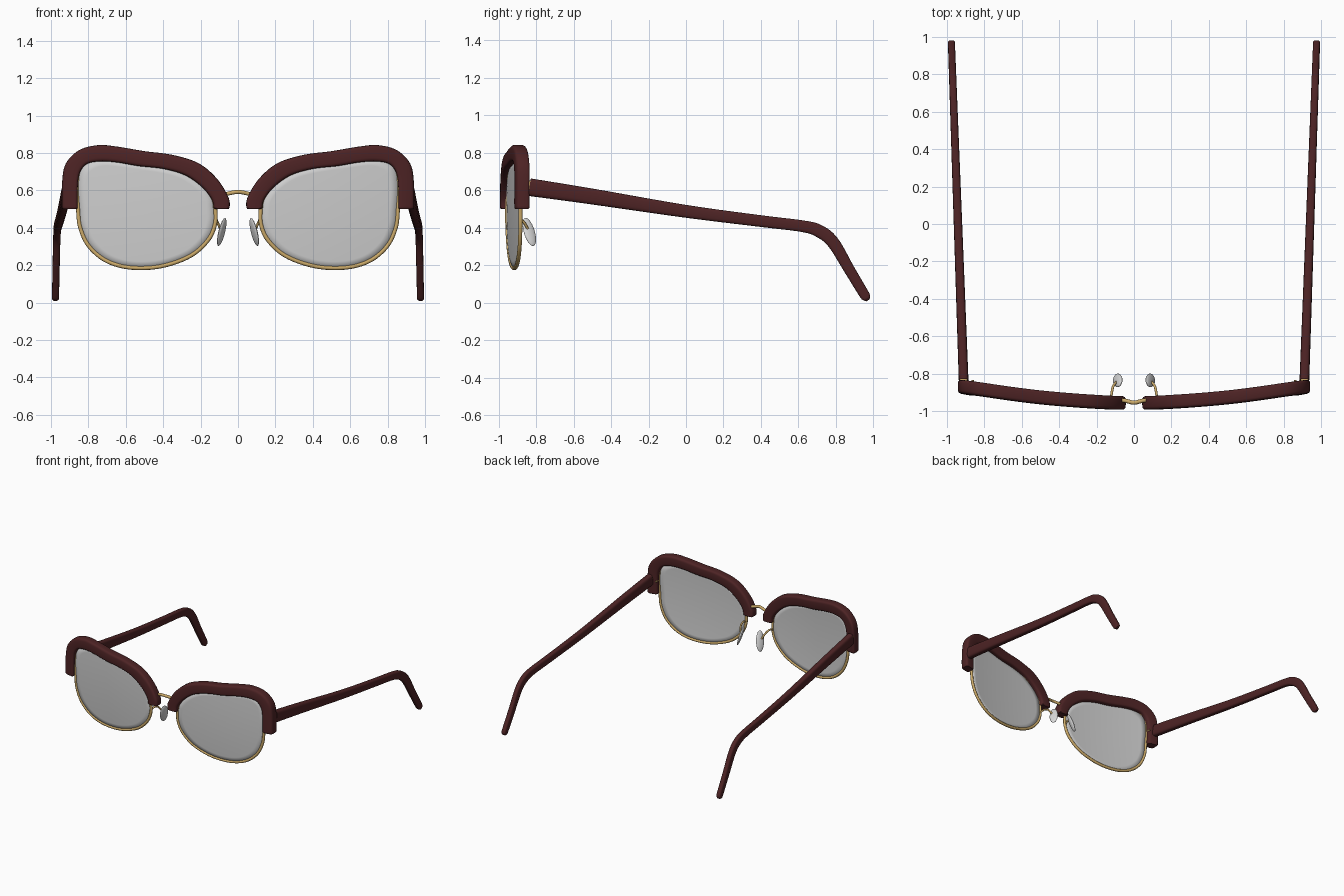
import bpy
import math
from mathutils import Vector

cube = bpy.data.objects.get("Cube")
if cube:
    bpy.data.objects.remove(cube, do_unlink=True)


def material(name, rgb):
    m = bpy.data.materials.new(name)
    m.use_nodes = True
    m.diffuse_color = (*rgb, 1)
    bsdf = next(n for n in m.node_tree.nodes if n.type == 'BSDF_PRINCIPLED')
    bsdf.inputs["Base Color"].default_value = (*rgb, 1)
    return m


maroon = material("dark maroon", (0.075, 0.017, 0.018))
gold = material("gold", (0.60, 0.40, 0.14))
glass = material("pale grey lens", (0.62, 0.62, 0.62))
silicone = material("pale nose pad", (0.70, 0.70, 0.70))


def build(name, verts, faces, mat, mirror=True):
    me = bpy.data.meshes.new(name)
    me.from_pydata([tuple(v) for v in verts], [], faces)
    me.materials.append(mat)
    me.shade_smooth()
    me.set_sharp_from_angle(angle=math.radians(40))
    ob = bpy.data.objects.new(name, me)
    bpy.context.collection.objects.link(ob)
    if mirror:
        ob.modifiers.new("other side", 'MIRROR').use_mirror_merge = False
    return ob


def spline(points, steps=6, closed=False):
    """Smooth Catmull-Rom curve through the points."""
    p = [Vector(q) for q in points]
    n = len(p)
    get = (lambda i: p[i % n]) if closed else (lambda i: p[max(0, min(n - 1, i))])
    out = []
    for i in range(n if closed else n - 1):
        a, b, c, d = (get(i + k) for k in (-1, 0, 1, 2))
        for s in range(steps):
            t = s / steps
            out.append(0.5 * (2 * b + (c - a) * t + (2 * a - 5 * b + 4 * c - d) * t ** 2
                              + (3 * b - a - 3 * c + d) * t ** 3))
    return out if closed else out + [p[-1]]


def loft(name, stations, mat, power=2.0, sides=12, closed=False, mirror=True):
    """Skin superellipse sections given as (centre, half axis, half axis)."""
    verts, faces = [], []
    for c, u, v in stations:
        for k in range(sides):
            a = math.tau * k / sides
            cu, sv = math.cos(a), math.sin(a)
            verts.append(c + u * math.copysign(abs(cu) ** (2 / power), cu)
                         + v * math.copysign(abs(sv) ** (2 / power), sv))
    n = len(stations)
    for i in range(n if closed else n - 1):
        j = (i + 1) % n
        for k in range(sides):
            m = (k + 1) % sides
            faces.append((i * sides + k, j * sides + k, j * sides + m, i * sides + m))
    if not closed:
        faces.append(tuple(range(sides)))
        faces.append(tuple(range(n * sides - 1, (n - 1) * sides - 1, -1)))
    # Make every normal point outward
    import bmesh
    ob = build(name, verts, faces, mat, mirror)
    bm = bmesh.new()
    bm.from_mesh(ob.data)
    bmesh.ops.recalc_face_normals(bm, faces=bm.faces)
    bm.to_mesh(ob.data)
    bm.free()
    return ob


def wire(name, path, r, up, mat, closed=False, mirror=True):
    n, stations = len(path), []
    for i, c in enumerate(path):
        a = path[i - 1] if closed or i else path[0]
        b = path[(i + 1) % n] if closed or i < n - 1 else path[-1]
        u = (b - a).cross(Vector(up)).normalized()
        v = (b - a).cross(u).normalized()
        stations.append((c, u * r, v * r))
    return loft(name, stations, mat, sides=10, closed=closed, mirror=mirror)


def on_face(p):
    """Place a front outline point (x, z) on the curved front."""
    return Vector((p[0], -0.957 + 0.1 * p[0] ** 2 + 0.1 * (p[1] - 0.55) ** 2, p[1]))


# Brow: thick rounded bar between an outer and an inner outline
outer = spline([(0.045, 0.5), (0.05, 0.56), (0.11, 0.66), (0.21, 0.745), (0.35, 0.79), (0.5, 0.81),
                (0.65, 0.835), (0.75, 0.842), (0.85, 0.815), (0.92, 0.745), (0.94, 0.65), (0.942, 0.5)])
inner = spline([(0.13, 0.5), (0.14, 0.55), (0.19, 0.615), (0.28, 0.68), (0.4, 0.715), (0.53, 0.73),
                (0.65, 0.75), (0.74, 0.755), (0.81, 0.74), (0.847, 0.69), (0.857, 0.61), (0.857, 0.5)])
brow = []
for o, i in zip(outer, inner):
    a, b = on_face(o), on_face(i)
    brow.append(((a + b) / 2, (a - b) / 2, Vector((0, 0.037, 0))))
for end, inset in ((0, 0.008), (-1, 0.008)):
    c, u, v = brow[end]
    tip = (c.copy(), u * 0.88, v * 0.86)
    brow[end] = (c + Vector((0, 0, inset)), u, v)
    brow.insert(0, tip) if end == 0 else brow.append(tip)
loft("brow_bar", brow, maroon, power=4.5, sides=24)

# Lens and its wire rim
outline = spline([(0.122, 0.5), (0.123, 0.42), (0.16, 0.335), (0.255, 0.25), (0.41, 0.195), (0.57, 0.187),
                  (0.70, 0.222), (0.795, 0.30), (0.843, 0.4), (0.855, 0.5), (0.862, 0.62), (0.85, 0.71),
                  (0.81, 0.75), (0.74, 0.77), (0.6, 0.755), (0.4, 0.725), (0.28, 0.69), (0.185, 0.625),
                  (0.135, 0.56)], closed=True)
n, rings = len(outline), 8
centre = Vector((0.49, 0.47))
verts = [on_face(centre)]
for r in range(1, rings + 1):
    verts += [on_face(centre.lerp(p, r / rings)) for p in outline]
faces = [(0, 1 + k, 1 + (k + 1) % n) for k in range(n)]
for r in range(rings - 1):
    a, b = 1 + r * n, 1 + (r + 1) * n
    faces += [(a + k, b + k, b + (k + 1) % n, a + (k + 1) % n) for k in range(n)]
lens = build("lens", verts, faces, glass)
solid = lens.modifiers.new("thickness", 'SOLIDIFY')
solid.thickness, solid.offset = 0.008, 0
wire("lens_rim", [on_face(p) for p in outline], 0.011, (0, 1, 0), gold, closed=True)

# Bridge wire between the brows
wire("bridge", spline([(-0.08, -0.94, 0.575), (-0.045, -0.945, 0.585), (0, -0.955, 0.592),
                       (0.045, -0.945, 0.585), (0.08, -0.94, 0.575)]), 0.011, (0, 0, 1), gold, mirror=False)

# Nose pads on thin bent arms
wire("nose_pad_arm", spline([(0.125, -0.95, 0.44), (0.12, -0.91, 0.45), (0.112, -0.87, 0.435),
                             (0.095, -0.845, 0.395)]), 0.007, (1, 0, 0), gold)
along = Vector((0.018, 0.02, -0.075))
wide = Vector((-0.015, 0.03, 0.0))
thin = along.cross(wide).normalized() * 0.012
pad_centre = Vector((0.087, -0.836, 0.378))
pad = []
for k in range(13):
    a = math.pi * (0.03 + 0.94 * k / 12)
    pad.append((pad_centre - along * math.cos(a), wide * math.sin(a), thin * math.sin(a)))
loft("nose_pad", pad, silicone, sides=16)

# Hinges joining brow and temples
hinge = [(Vector((0.912, y, 0.62)), Vector((0.022, 0, 0)), Vector((0, 0, 0.033))) for y in (-0.86, -0.815)]
loft("hinge", hinge, gold, power=6, sides=16)
wire("hinge_pin", [Vector((0.862, -0.885, 0.61)), Vector((0.862, -0.835, 0.61))], 0.006, (0, 0, 1), gold)

# Temples: tapered arms that bend down behind the ear; (y, z, half height)
side = spline([(-0.835, 0.617, 0.047), (-0.5, 0.567, 0.042), (0, 0.488, 0.034), (0.4, 0.436, 0.031),
               (0.62, 0.409, 0.031), (0.71, 0.383, 0.034), (0.785, 0.322, 0.033), (0.87, 0.18, 0.029),
               (0.945, 0.055, 0.027), (0.962, 0.028, 0.023), (0.971, 0.013, 0.010)])
temple = []
for i, (y, z, h) in enumerate(side):
    a, b = side[max(i - 1, 0)], side[min(i + 1, len(side) - 1)]
    t = Vector((0, b[0] - a[0], b[1] - a[1])).normalized()
    x = 0.911 + 0.065 * (y + 0.835) / 1.8
    half = min(0.026 - 0.004 * (y + 0.835), h * 0.9)
    temple.append((Vector((x, y, z)), Vector((half, 0, 0)), Vector((0, -t.z, t.y)) * h))
loft("temple", temple, maroon, power=3.5, sides=20)
